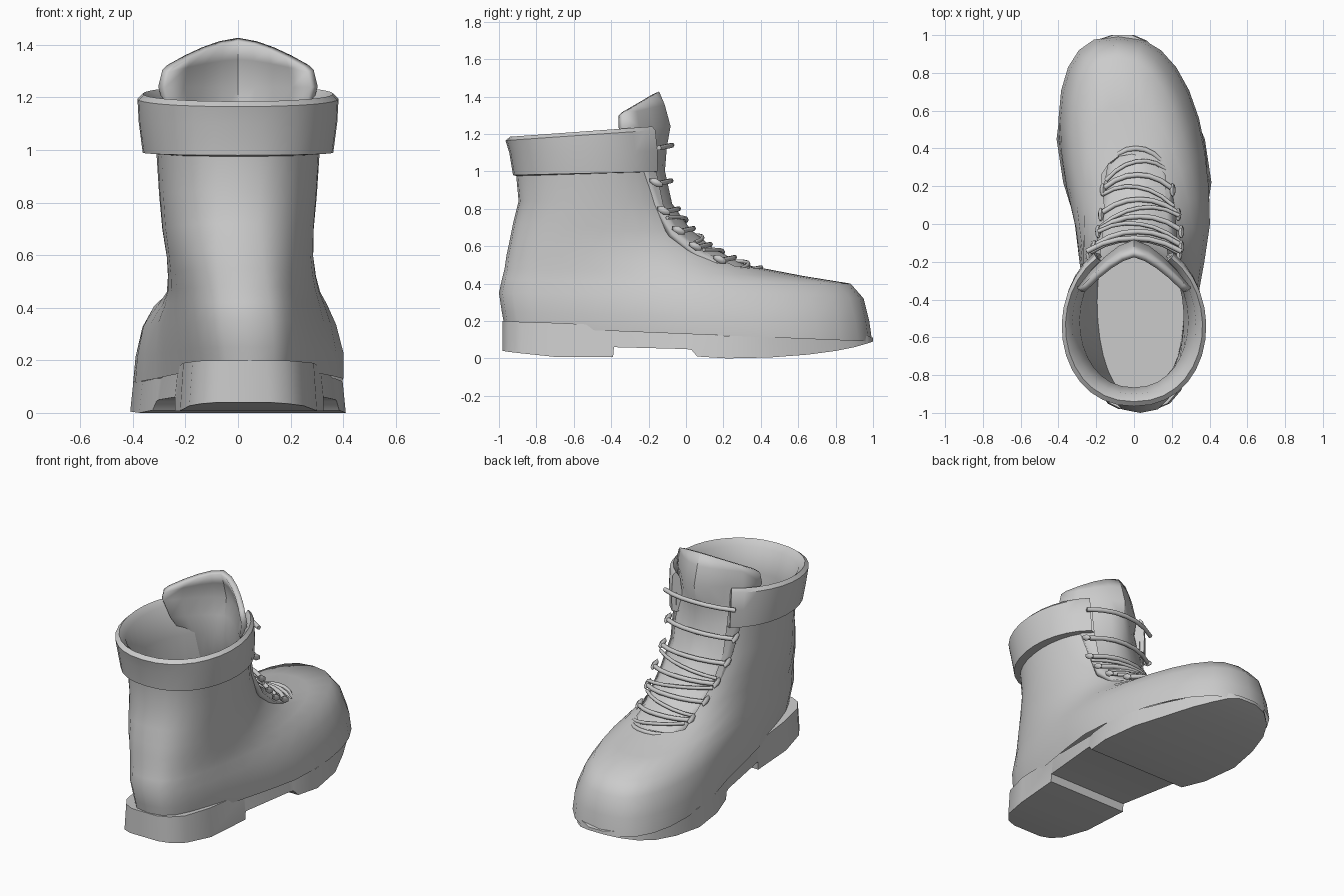
import bpy, bmesh, math

if "Cube" in bpy.data.objects:
    bpy.data.objects.remove(bpy.data.objects["Cube"])

N = 32            # columns round the boot; column 16 is the toe side
GAP = range(13, 19)   # columns left open for the lacing


def finish(name, bm, angle=40):
    bmesh.ops.recalc_face_normals(bm, faces=bm.faces)
    me = bpy.data.meshes.new(name)
    bm.to_mesh(me)
    bm.free()
    ob = bpy.data.objects.new(name, me)
    bpy.context.collection.objects.link(ob)
    bpy.ops.object.select_all(action='DESELECT')
    ob.select_set(True)
    bpy.context.view_layer.objects.active = ob
    bpy.ops.object.shade_smooth_by_angle(angle=math.radians(angle))
    return ob


def ring(zb, zf, yb, yf, wb, wf, e):
    """Egg-shaped ring: back/front heights, y ends, half widths, bluntness."""
    pts = []
    for k in range(N):
        t = 2 * math.pi * k / N
        c, s = math.cos(t), math.sin(t)
        u = (1 - c) / 2
        y = yb + (yf - yb) * u
        z = zb + (zf - zb) * u
        w = wb + (wf - wb) * u * u * (3 - 2 * u)
        x = math.copysign(abs(s) ** (e - 0.1 if c > 0 else e), s) * w
        skew = max(0, min(1, 1 - (z - 0.22) / 0.45))
        pts.append((x + skew * 0.045 - min(1, skew * 1.6) * 0.13 * max(0, y), y, z))
    return pts


def skin(bm, rows, closed, skip=lambda i, k: False):
    vs = [[bm.verts.new(p) for p in r] for r in rows]
    n = len(rows[0])
    for i in range(len(vs) - 1):
        for k in range(n if closed else n - 1):
            if not skip(i, k):
                j = (k + 1) % n
                bm.faces.new((vs[i][k], vs[i][j], vs[i + 1][j], vs[i + 1][k]))
    return vs


def drop_loose(bm):
    bmesh.ops.delete(bm, geom=[v for v in bm.verts if not v.link_faces], context='VERTS')


# leather upper: foot rising into the shaft, open along the lacing
bm = bmesh.new()
upper = [
    (.17, .09, -.97, .995, .262, .452, .76),
    (.25, .20, -.985, .98, .275, .44, .76),
    (.35, .32, -1.0, .95, .285, .395, .77),
    (.42, .40, -.985, .88, .288, .34, .78),
    (.48, .44, -.97, .63, .288, .295, .8),
    (.55, .49, -.96, .37, .288, .275, .82),
    (.62, .57, -.945, .18, .292, .265, .85),
    (.72, .67, -.925, .05, .30, .275, .9),
    (.84, .82, -.895, -.05, .305, .295, .9),
    (1.0, 1.0, -.91, -.09, .312, .31, .95),
    (1.14, 1.16, -.92, -.10, .33, .33, .95),
]
skin(bm, [ring(*r) for r in upper], True, lambda i, k: i >= 5 and k in GAP)
drop_loose(bm)
finish("boot_upper", bm)

# padded collar that rolls over into the lining
bm = bmesh.new()
collar = [
    (.975, 1.0, -.905, -.09, .31, .31, .95),
    (.98, 1.0, -.925, -.08, .365, .36, .95),
    (1.10, 1.11, -.945, -.08, .385, .37, .97),
    (1.165, 1.225, -.965, -.09, .39, .375, 1),
    (1.185, 1.245, -.94, -.11, .37, .355, 1),
    (1.15, 1.21, -.90, -.13, .335, .32, 1),
    (1.0, 1.0, -.865, -.15, .29, .285, 1),
    (.7, .7, -.88, -.06, .275, .25, .9),
    (.32, .32, -.92, .10, .23, .23, .9),
]
vs = skin(bm, [ring(*r) for r in collar], True, lambda i, k: k in GAP)
for k in (13, 19):
    bm.faces.new([vs[i][k] for i in range(7)])
bm.faces.new(vs[-1])
drop_loose(bm)
finish("collar_and_lining", bm)

# tongue: z, centre y, half width, sideways wrap, edge drop
bm = bmesh.new()
tongue = [
    (.455, .42, .14, .03, .02), (.50, .27, .17, .06, .03),
    (.58, .13, .19, .08, .03), (.68, .01, .20, .09, .02),
    (.82, -.09, .21, .08, 0), (1.0, -.13, .23, .10, 0),
    (1.13, -.12, .26, .20, 0), (1.24, -.10, .29, .25, 0),
    (1.35, -.13, .275, .22, .05), (1.42, -.16, .255, .17, .10),
]
rows = []
for z, y, hw, wrap, drop in tongue:
    rows.append([(hw * a / 4 + (.02 if z < .7 else 0), y - wrap * abs(a / 4) ** 1.5,
                  z - drop * abs(a / 4) ** 1.5) for a in range(-4, 5)])
skin(bm, rows, False)
ob = finish("tongue", bm)
m = ob.modifiers.new("thickness", 'SOLIDIFY')
m.thickness = 0.035
m.offset = 0

# outsole with stepped heel: y, left, right, bottom z, top z
sole = [
    (-.98, -.08, .12, .04, .20), (-.95, -.14, .19, .035, .20),
    (-.88, -.185, .25, .027, .195), (-.7, -.22, .30, .008, .19),
    (-.39, -.24, .325, .008, .175),
    (-.385, -.24, .325, .06, .175), (0, -.30, .37, .05, .135),
    (.03, -.31, .375, .045, .13), (.06, -.325, .385, .01, .13),
    (.22, -.375, .41, 0, .12), (.45, -.41, .375, .005, .12),
    (.65, -.385, .29, .02, .12), (.8, -.345, .215, .04, .12),
    (.9, -.29, .14, .06, .12), (.97, -.21, .07, .08, .12),
    (1.0, -.12, .0, .09, .11),
]
bm = bmesh.new()
vs = skin(bm, [[(a, y, b), (c, y, b), (c - .012, y, t), (a + .012, y, t)]
               for y, a, c, b, t in sole], True)
bm.faces.new(vs[0])
bm.faces.new(vs[-1])
finish("outsole_and_heel", bm, 45)


def lace(name, pts, r=.014):
    cu = bpy.data.curves.new(name, 'CURVE')
    cu.dimensions = '3D'
    cu.bevel_depth = r
    cu.bevel_resolution = 1
    cu.use_fill_caps = True
    sp = cu.splines.new('POLY')
    sp.points.add(len(pts) - 1)
    for q, p in zip(sp.points, pts):
        q.co = (*p, 1)
    bpy.context.collection.objects.link(bpy.data.objects.new(name, cu))


# laces: centre y, z, half width, centre x of each row
lace_rows = [(.40, .485, .14, .01), (.26, .54, .18, .02), (.13, .61, .20, .03),
             (.04, .695, .215, .03), (-.04, .80, .225, .02),
             (-.08, .95, .235, 0), (-.075, 1.14, .25, 0)]


def across(y0, z0, y1, z1, hw, cx):
    pts = []
    for i in range(7):
        a = i / 3 - 1
        f = i / 6
        y, z = y0 + (y1 - y0) * f, z0 + (z1 - z0) * f
        pts.append((cx + hw * a, y - .07 * abs(a) ** 2.2, z - .015 * a * a))
    return pts


for i, (y, z, hw, cx) in enumerate(lace_rows):
    lace(f"lace_row_{i}", across(y, z, y, z, hw, cx))
    if i < 4:
        y2, z2, hw2, _ = lace_rows[i + 1]
        ym, zm = (y + y2) / 2, (z + z2) / 2
        d = 1 if i % 2 else -1
        lace(f"lace_cross_{i}", across(ym + .03 * d, zm - .02 * d, ym - .03 * d, zm + .02 * d,
                                       (hw + hw2) / 2, cx), .011)

# lace hooks at both ends of each row
bm = bmesh.new()
for y, z, hw, cx in lace_rows[1:6]:
    for s in (-1, 1):
        g = bmesh.ops.create_icosphere(bm, subdivisions=1, radius=.5)
        for v in g['verts']:
            v.co = (cx + s * (hw + .005) + v.co.x * .035, y - .08 + v.co.y * .08,
                    z - .01 + v.co.z * .045 - v.co.y * .03)
finish("lace_hooks", bm)
